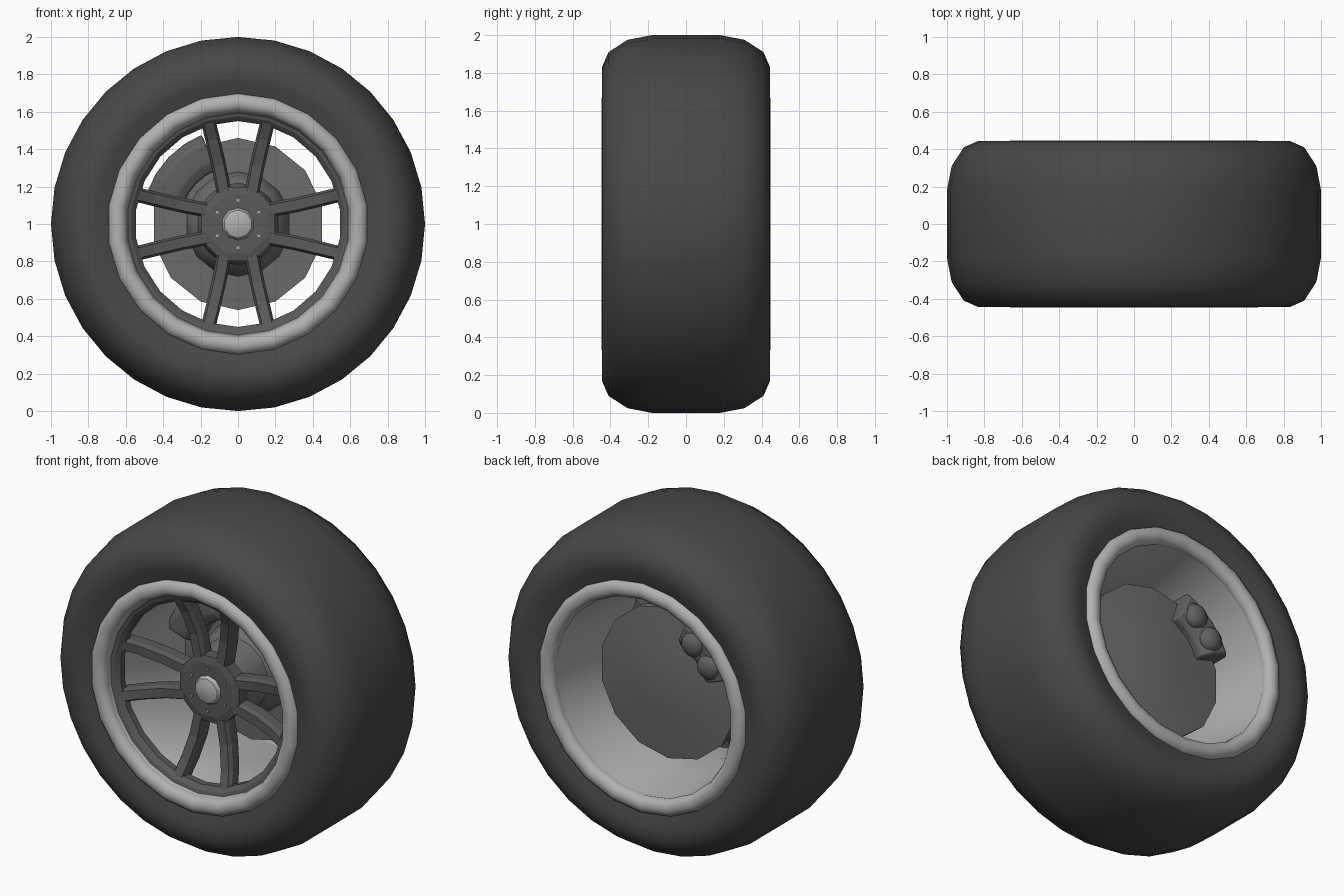
import bpy, bmesh, math
from mathutils import Vector, Matrix

if "Cube" in bpy.data.objects:
    bpy.data.objects.remove(bpy.data.objects["Cube"])

CENTRE = Vector((0, 0, 1))


def material(name, v):
    m = bpy.data.materials.new(name)
    m.diffuse_color = (v, v, v, 1)
    m.use_nodes = True
    m.node_tree.nodes["Principled BSDF"].inputs["Base Color"].default_value = m.diffuse_color
    return m


RUBBER = material("rubber", 0.065)
SILVER = material("light metal", 0.44)
SPOKE = material("dark metal", 0.10)
DISC = material("brake metal", 0.15)
CALIPER = material("caliper grey", 0.12)


def finish(name, bm, mat, smooth=35, bevel=0):
    """Turn a bmesh into a finished object."""
    bmesh.ops.remove_doubles(bm, verts=bm.verts, dist=1e-5)
    bmesh.ops.recalc_face_normals(bm, faces=bm.faces)
    me = bpy.data.meshes.new(name)
    bm.to_mesh(me)
    bm.free()
    me.materials.append(mat)
    ob = bpy.data.objects.new(name, me)
    bpy.context.collection.objects.link(ob)
    if bevel:
        mod = ob.modifiers.new("soft edges", 'BEVEL')
        mod.width, mod.segments = bevel, 2
    if smooth:
        bpy.ops.object.select_all(action='DESELECT')
        ob.select_set(True)
        bpy.context.view_layer.objects.active = ob
        bpy.ops.object.shade_smooth_by_angle(angle=math.radians(smooth))
    return ob


def lathe(name, profile, sides, mat, closed=True, start=90, sweep=360, smooth=35, bevel=0):
    """Spin a (radius, y) profile round the wheel axle."""
    bm = bmesh.new()
    full = sweep == 360
    rings = []
    for i in range(sides if full else sides + 1):
        a = math.radians(start + sweep * i / sides)
        rings.append([bm.verts.new((r * math.cos(a), y, 1 + r * math.sin(a))) for r, y in profile])
    n = len(profile)
    for i in range(sides):
        p, q = rings[i], rings[(i + 1) % len(rings)]
        for j in range(n if closed else n - 1):
            k = (j + 1) % n
            bm.faces.new((p[j], p[k], q[k], q[j]))
    if not full:
        bm.faces.new(rings[0])
        bm.faces.new(rings[-1])
    # collapse the sides that meet on the axle
    bmesh.ops.dissolve_degenerate(bm, dist=1e-5, edges=bm.edges)
    return finish(name, bm, mat, smooth, bevel)


# Tyre: rounded shoulders, mirrored front to back
half = [(0.63, 0.40), (0.70, 0.415), (0.76, 0.437), (0.83, 0.445),
        (0.91, 0.41), (0.975, 0.31), (1.0, 0.18)]
lathe("tyre", [(r, -y) for r, y in half] + [(r, y) for r, y in reversed(half)], 32, RUBBER)

# Rim lips, front and back
for side, label in ((-1, "front"), (1, "back")):
    lip = [(0.65 + 0.052 * math.cos(t * math.pi / 5), side * (0.40 + 0.05 * math.sin(t * math.pi / 5)))
           for t in range(10)]
    lathe(label + "_rim_lip", lip, 22, SILVER, smooth=45)

# Rim barrel
lathe("rim_barrel", [(0.60, -0.40), (0.575, -0.32), (0.55, -0.1), (0.56, 0.1), (0.605, 0.41),
                     (0.63, 0.41), (0.63, -0.40)], 22, SILVER)

# Dark ring that carries the spokes
lathe("spoke_ring", [(0.605, -0.385), (0.575, -0.375), (0.55, -0.35), (0.55, -0.31), (0.605, -0.31)],
      22, SPOKE, smooth=20)

# Hub plate
lathe("hub", [(0, -0.285), (0.17, -0.285), (0.215, -0.275), (0.215, -0.20), (0, -0.20)],
      8, SPOKE, closed=False, start=22.5, smooth=0)

# Four pairs of spokes, leaning forward towards the rim
path = [(0.075, 0.17, -0.28), (0.102, 0.31, -0.285), (0.135, 0.45, -0.32), (0.158, 0.545, -0.365),
        (0.17, 0.595, -0.375)]
bm = bmesh.new()
for quarter in range(4):
    turn = Matrix.Rotation(quarter * math.pi / 2, 3, 'Y')
    for side in (-1, 1):
        rows = []
        for x, z, y in path:
            corners = [(-0.026, 0), (0.026, 0), (0.038, 0.025), (0.038, 0.085), (-0.038, 0.085), (-0.038, 0.025)]
            rows.append([bm.verts.new(CENTRE + turn @ Vector((side * (x + dx), y + dy, z - 0.25 * dx)))
                         for dx, dy in corners])
        for p, q in zip(rows, rows[1:]):
            for j in range(6):
                k = (j + 1) % 6
                bm.faces.new((p[j], p[k], q[k], q[j]))
        bm.faces.new(rows[0])
        bm.faces.new(rows[-1])
finish("spokes", bm, SPOKE, smooth=0)

# Centre cap
lathe("centre_cap", [(0, -0.32), (0.045, -0.315), (0.075, -0.305), (0.09, -0.28), (0, -0.28)],
      10, SILVER, closed=False)

# Six small bolts
bm = bmesh.new()
for i in range(6):
    a = math.radians(90 + 60 * i)
    at = Vector((0.127 * math.cos(a), -0.286, 1 + 0.127 * math.sin(a)))
    bmesh.ops.create_cube(bm, size=0.014, matrix=Matrix.Translation(at))
finish("bolts", bm, SILVER, smooth=0)

# Brake disc with its raised middle
lathe("brake_disc", [(0, -0.20), (0.19, -0.20), (0.22, -0.02), (0.26, 0.02), (0.28, 0.12), (0.46, 0.13),
                     (0.46, 0.17), (0.20, 0.20), (0, 0.215)], 14, DISC, closed=False)

# Brake caliper hugging the disc at the upper left
lathe("caliper", [(0.31, -0.01), (0.36, -0.04), (0.47, -0.04), (0.515, 0.02), (0.515, 0.22),
                  (0.47, 0.27), (0.36, 0.27), (0.31, 0.23)], 4, CALIPER, start=112, sweep=48, bevel=0.012)

# Two piston bulges on the back of the caliper
bm = bmesh.new()
for deg in (125, 147):
    a = math.radians(deg)
    at = Vector((0.40 * math.cos(a), 0.255, 1 + 0.40 * math.sin(a)))
    bmesh.ops.create_uvsphere(bm, u_segments=12, v_segments=8, radius=0.075,
                              matrix=Matrix.Translation(at) @ Matrix.Diagonal((1, 0.7, 1, 1)))
finish("caliper_pistons", bm, CALIPER, smooth=40)
